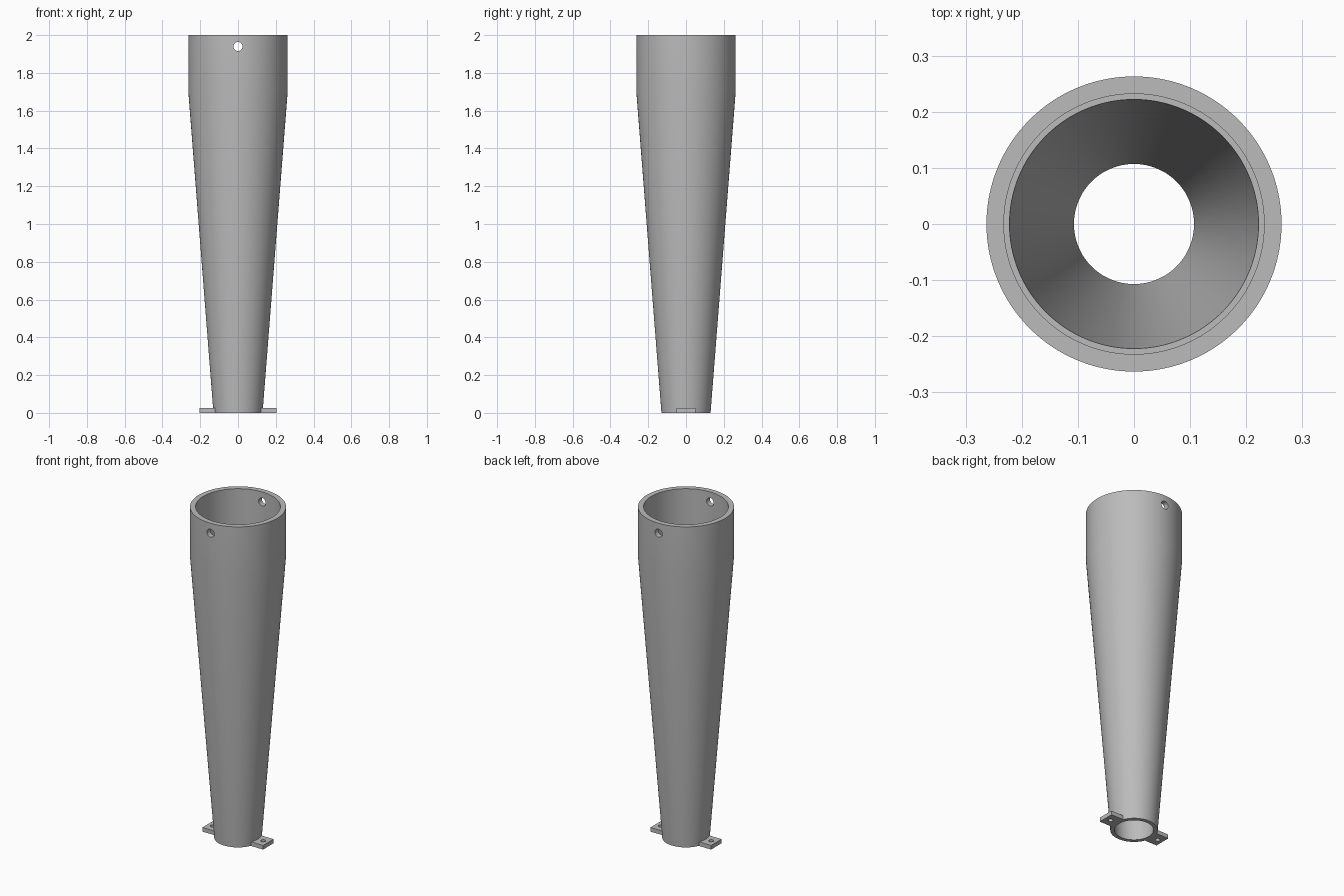
import bpy, bmesh, math
from mathutils import Matrix

cube = bpy.data.objects.get("Cube")
if cube:
    bpy.data.objects.remove(cube, do_unlink=True)

grey = bpy.data.materials.new("plain grey")
grey.use_nodes = True
colour = (0.5, 0.5, 0.5, 1)
grey.diffuse_color = colour
grey.node_tree.nodes["Principled BSDF"].inputs["Base Color"].default_value = colour


def make_object(name, bm):
    bmesh.ops.recalc_face_normals(bm, faces=bm.faces)
    mesh = bpy.data.meshes.new(name)
    bm.to_mesh(mesh)
    bm.free()
    mesh.materials.append(grey)
    obj = bpy.data.objects.new(name, mesh)
    bpy.context.collection.objects.link(obj)
    return obj


def lathe(name, profile, steps=128):
    bm = bmesh.new()
    verts = [bm.verts.new((r, 0, z)) for r, z in profile]
    edges = [bm.edges.new((v, verts[i - 1])) for i, v in enumerate(verts)]
    bmesh.ops.spin(bm, geom=verts + edges, axis=(0, 0, 1), cent=(0, 0, 0),
                   angle=math.tau, steps=steps)
    bmesh.ops.remove_doubles(bm, verts=bm.verts, dist=0.0001)
    return make_object(name, bm)


def rod(name, radius, length, matrix):
    bm = bmesh.new()
    bmesh.ops.create_cone(bm, cap_ends=True, segments=32, radius1=radius,
                          radius2=radius, depth=length, matrix=matrix)
    return make_object(name, bm)


def cut(obj, cutter):
    cutter.hide_render = True
    cutter.hide_viewport = True
    mod = obj.modifiers.new("hole", "BOOLEAN")
    mod.operation = "DIFFERENCE"
    mod.solver = "EXACT"
    mod.object = cutter
    bpy.context.view_layer.objects.active = obj
    bpy.ops.object.modifier_apply(modifier=mod.name)
    bpy.data.objects.remove(cutter, do_unlink=True)


# Hollow tapered tube: outer wall up, rim, socket ledge, inner wall down
tube = lathe("tapered_tube", [(0.13, 0), (0.263, 1.7), (0.263, 2), (0.232, 2),
                              (0.232, 1.7), (0.222, 1.7), (0.107, 0)])

# Pin hole through the front and back of the socket
cut(tube, rod("pin_hole_cutter", 0.024, 1,
              Matrix.Translation((0, 0, 1.94)) @ Matrix.Rotation(math.pi / 2, 4, "X")))

bpy.ops.object.select_all(action="DESELECT")
tube.select_set(True)
bpy.context.view_layer.objects.active = tube
# The bend in the outer wall is shallow, so only real edges stay sharp
bpy.ops.object.shade_smooth_by_angle(angle=math.radians(30))

# Mounting tabs with screw holes on both sides of the foot
for side, name in ((1, "left"), (-1, "right")):
    bm = bmesh.new()
    bmesh.ops.create_cube(bm, size=1, matrix=Matrix.Translation((side * 0.159, 0, 0.0125))
                          @ Matrix.Diagonal((0.088, 0.1, 0.025, 1)))
    tab = make_object(name + "_mounting_tab", bm)
    cut(tab, rod("screw_hole_cutter", 0.014, 0.2, Matrix.Translation((side * 0.168, 0, 0))))
